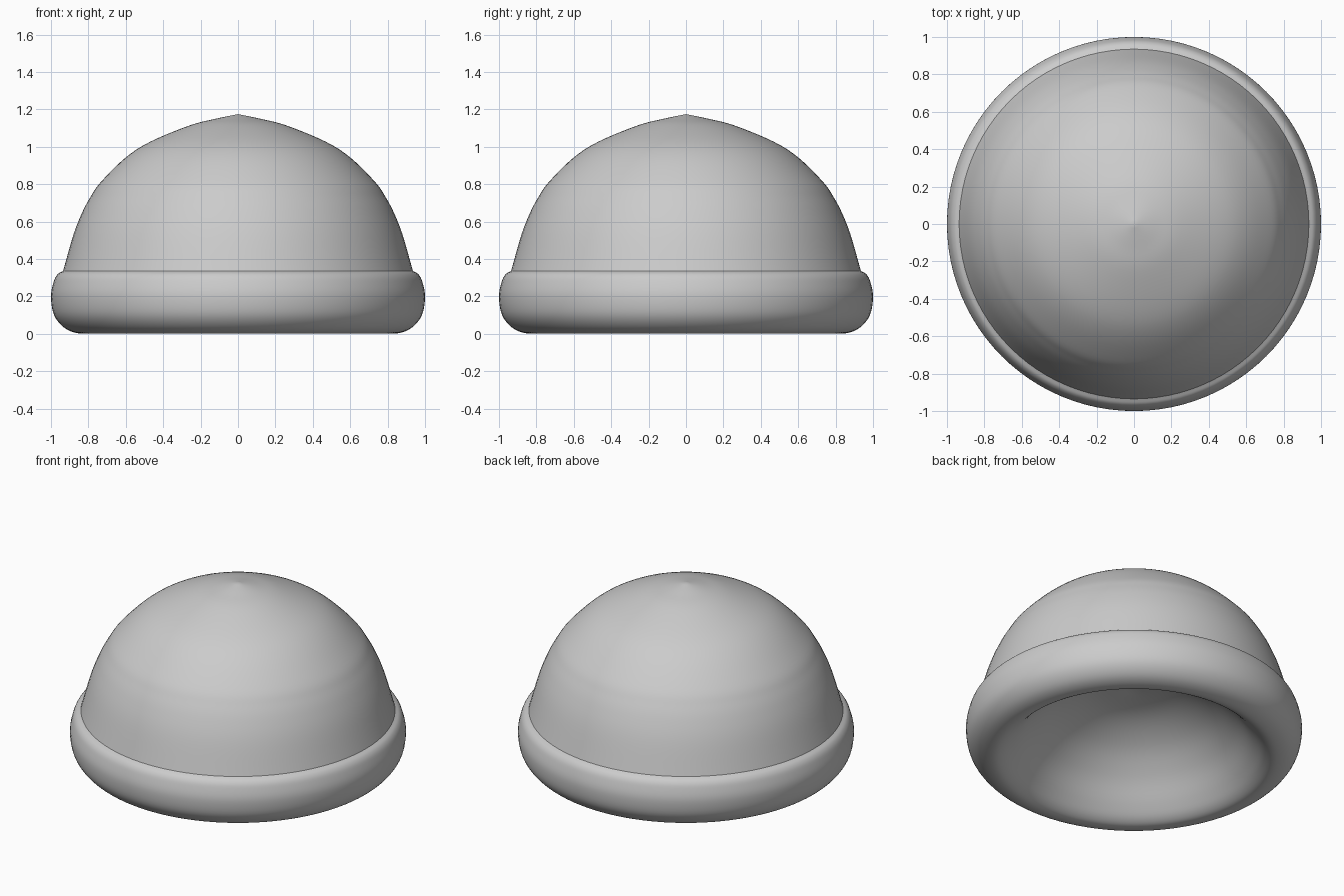
import bpy, bmesh, math
from mathutils import Vector

if "Cube" in bpy.data.objects:
    bpy.data.objects.remove(bpy.data.objects["Cube"])


def smooth_profile(pts, steps=5):
    """Catmull-Rom curve through (radius, height) points."""
    p = [Vector((r, 0, z)) for r, z in pts]
    p = [2 * p[0] - p[1]] + p + [2 * p[-1] - p[-2]]
    out = []
    for a, b, c, d in zip(p, p[1:], p[2:], p[3:]):
        for i in range(steps):
            t = i / steps
            out.append(0.5 * (2 * b + (c - a) * t + (2 * a - 5 * b + 4 * c - d) * t ** 2
                              + (3 * b - a - 3 * c + d) * t ** 3))
    out.append(p[-2])
    return out


def lathe(name, pts, segments=96):
    """Revolve a smoothed profile around the z axis."""
    bm = bmesh.new()
    verts = [bm.verts.new(v) for v in smooth_profile(pts)]
    edges = [bm.edges.new(pair) for pair in zip(verts, verts[1:])]
    bmesh.ops.spin(bm, geom=verts + edges, cent=(0, 0, 0), axis=(0, 0, 1),
                   angle=math.tau, steps=segments, use_duplicate=False)
    bmesh.ops.remove_doubles(bm, verts=bm.verts, dist=0.0005)
    bmesh.ops.recalc_face_normals(bm, faces=bm.faces)
    # make the normals point outwards: the first profile band faces away from the axis
    ref = max(bm.faces, key=lambda f: f.calc_center_median().xy.length)
    if ref.normal.xy.dot(ref.calc_center_median().xy) < 0:
        bmesh.ops.reverse_faces(bm, faces=bm.faces)
    mesh = bpy.data.meshes.new(name)
    bm.to_mesh(mesh)
    bm.free()
    obj = bpy.data.objects.new(name, mesh)
    bpy.context.collection.objects.link(obj)
    for poly in mesh.polygons:
        poly.use_smooth = True
    return obj


# Domed crown with a slight point on top
lathe("crown", [(0.935, 0.337), (0.88, 0.53), (0.834, 0.647), (0.79, 0.73), (0.735, 0.81),
                (0.604, 0.94), (0.47, 1.027), (0.257, 1.115), (0.12, 1.15), (0, 1.175)])

# Rolled brim that turns under and runs into the hollow lining
lathe("brim_and_lining", [(0.935, 0.337), (0.965, 0.318), (0.985, 0.28), (1.0, 0.2),
                          (0.983, 0.1), (0.925, 0.03), (0.845, 0.002), (0.78, 0.022),
                          (0.71, 0.09), (0.6, 0.22), (0.45, 0.345), (0.25, 0.435), (0, 0.47)])
